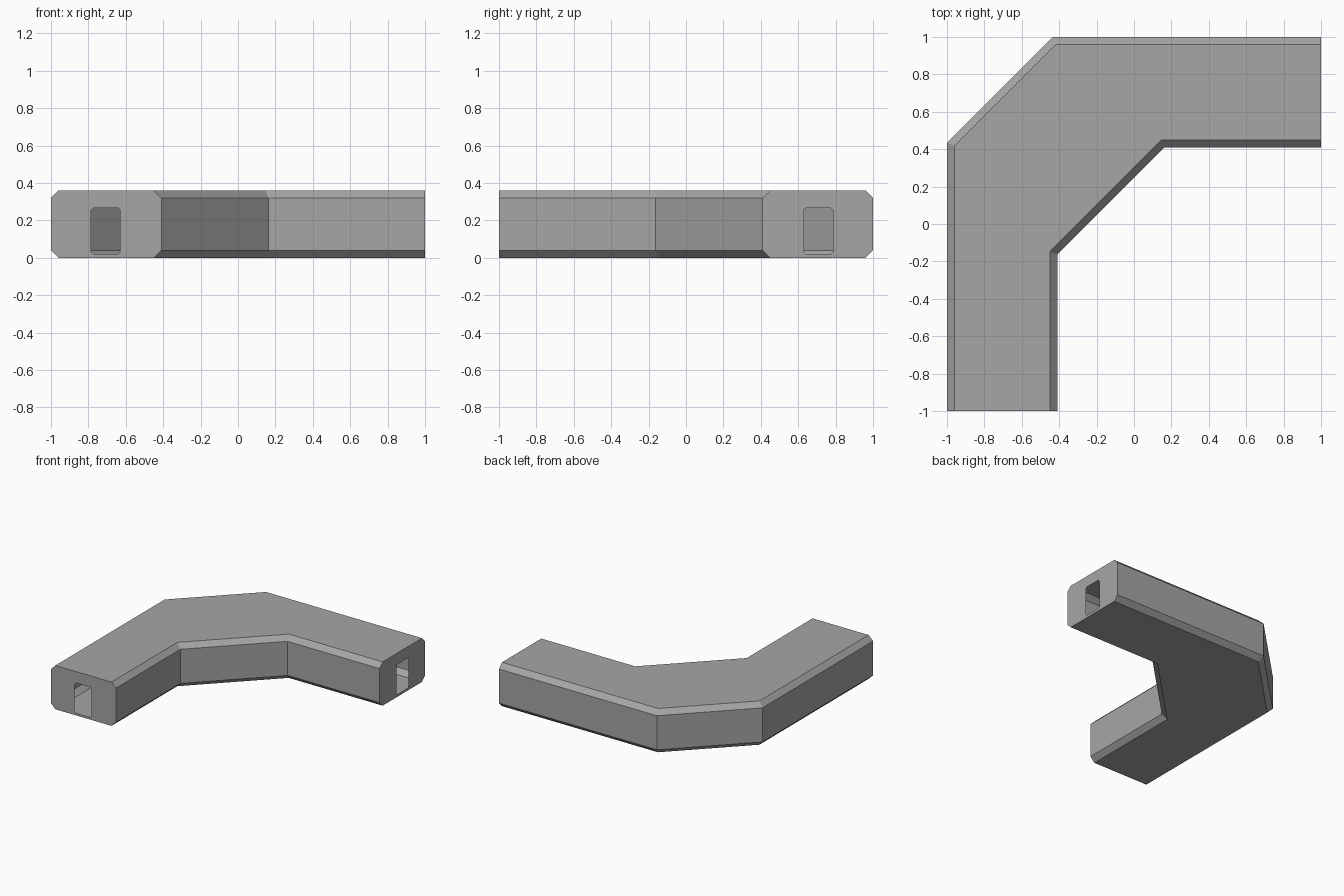
import bpy, bmesh

if "Cube" in bpy.data.objects:
    bpy.data.objects.remove(bpy.data.objects["Cube"])

grey = bpy.data.materials.new("plain grey")
grey.diffuse_color = (0.38, 0.38, 0.38, 1)
grey.use_nodes = True
grey.node_tree.nodes["Principled BSDF"].inputs["Base Color"].default_value = grey.diffuse_color

HEIGHT, WIDTH, CHAMFER = 0.36, 0.59, 0.04


def octagon(a0, a1, z0, z1, c):
    """Chamfered rectangle as (across, height) points."""
    return [(a0 + c, z0), (a1 - c, z0), (a1, z0 + c), (a1, z1 - c),
            (a1 - c, z1), (a0 + c, z1), (a0, z1 - c), (a0, z0 + c)]


def bend_y(u):
    """Height of the bend in plan for a point u across the duct."""
    pts = [(0, 0.435), (CHAMFER, 0.418), (WIDTH - CHAMFER, -0.147), (WIDTH, -0.163)]
    for (u0, y0), (u1, y1) in zip(pts, pts[1:]):
        if u <= u1 + 1e-6:
            return y0 + (y1 - y0) * (u - u0) / (u1 - u0)


def swap(p):
    """Mirror across the diagonal that joins the two arms."""
    return (-p[1], -p[0], p[2])


bm = bmesh.new()


def ring(points):
    return [bm.verts.new(p) for p in points]


def bridge(a, b):
    n = len(a)
    for i in range(n):
        j = (i + 1) % n
        bm.faces.new((a[i], a[j], b[j], b[i]))


# hollow duct: slot rim, open end and bend, then the same mirrored
section = octagon(0, WIDTH, 0, HEIGHT, CHAMFER)
slot = octagon(0.215, 0.37, 0.02, 0.267, 0.012)
half = [[(u - 1, -1, z) for u, z in slot],
        [(u - 1, -1, z) for u, z in section],
        [(u - 1, bend_y(u), z) for u, z in section]]
rings = [ring(r) for r in half]
rings += [ring([swap(p) for p in r]) for r in reversed(half)]
for a, b in zip(rings, rings[1:]):
    bridge(a, b)
bmesh.ops.recalc_face_normals(bm, faces=bm.faces[:])

mesh = bpy.data.meshes.new("corner_duct")
bm.to_mesh(mesh)
bm.free()
mesh.materials.append(grey)
duct = bpy.data.objects.new("corner_duct", mesh)
bpy.context.collection.objects.link(duct)
